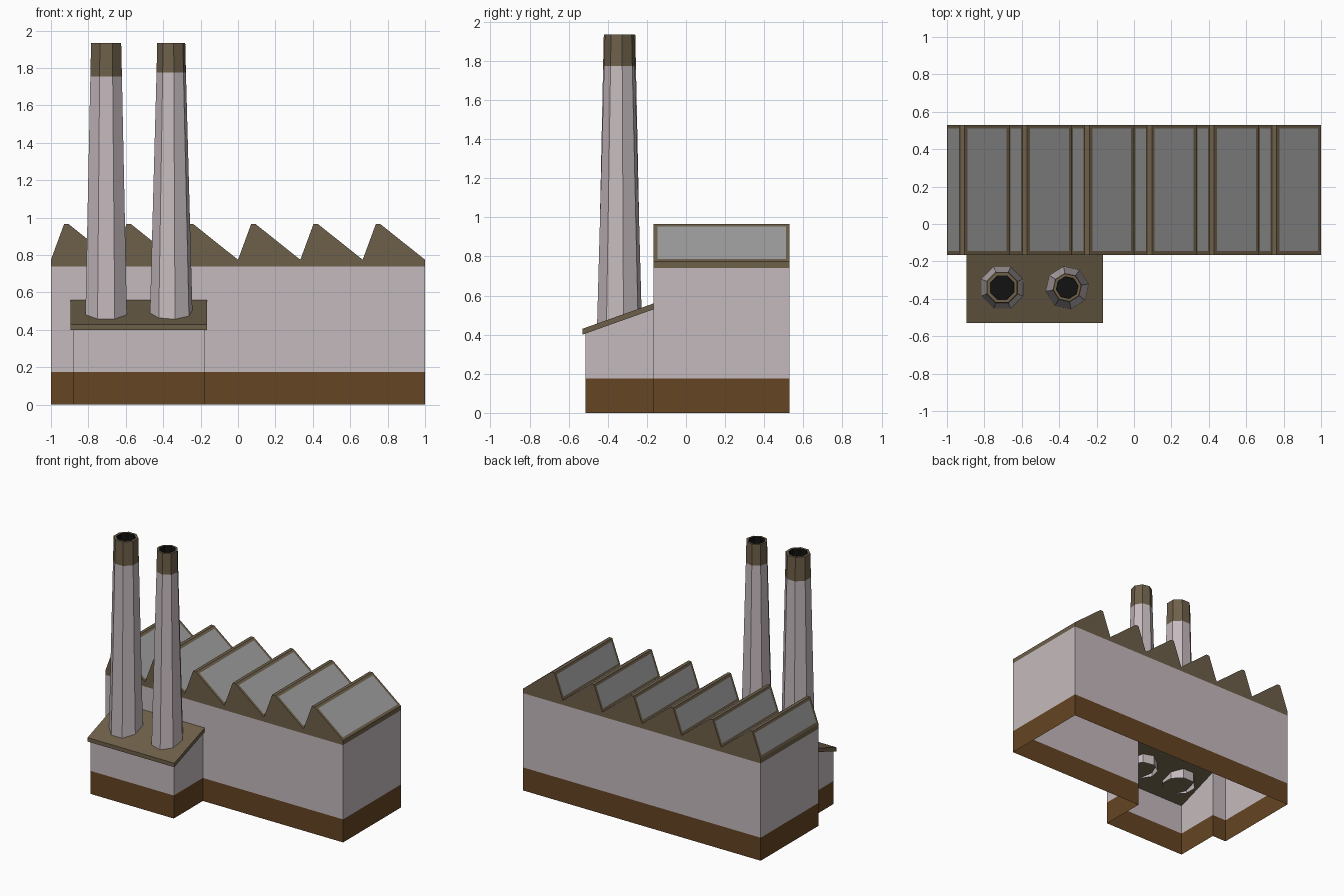
import bpy, bmesh, math
from mathutils import Vector

if "Cube" in bpy.data.objects:
    bpy.data.objects.remove(bpy.data.objects["Cube"])


def material(name, rgb):
    m = bpy.data.materials.new(name)
    m.diffuse_color = (*rgb, 1)
    m.use_nodes = True
    m.node_tree.nodes["Principled BSDF"].inputs["Base Color"].default_value = m.diffuse_color
    return m


WALL = material("pale plaster", (0.56, 0.49, 0.51))
BASE = material("brown plinth", (0.130, 0.058, 0.017))
TRIM = material("olive roof", (0.155, 0.117, 0.068))
GLASS = material("grey glass", (0.34, 0.34, 0.34))
SOOT = material("black flue", (0.006, 0.006, 0.006))


def finish(name, bm, mats):
    me = bpy.data.meshes.new(name)
    bm.to_mesh(me)
    bm.free()
    for m in mats:
        me.materials.append(m)
    ob = bpy.data.objects.new(name, me)
    bpy.context.collection.objects.link(ob)
    return ob


def face(bm, pts, mat=0):
    f = bm.faces.new([bm.verts.new(p) for p in pts])
    f.material_index = mat
    return f


X0, X1, Y0, Y1 = -1.0, 1.0, -0.165, 0.53     # main hall footprint
AX0, AX1, AY = -0.88, -0.18, -0.515          # annex footprint
PLINTH, EAVE, VALLEY, PEAK = 0.175, 0.74, 0.775, 0.965


def slab_bottom(y):
    return 0.40 + (y + 0.53) / 0.365 * 0.13


def wall(bm, a, b, za, zb):
    """Upright panel from a to b, plinth below and plaster above."""
    (ax, ay), (bx, by) = a, b
    face(bm, [(ax, ay, 0), (bx, by, 0), (bx, by, PLINTH), (ax, ay, PLINTH)], 1)
    face(bm, [(ax, ay, PLINTH), (bx, by, PLINTH), (bx, by, zb), (ax, ay, za)], 0)


# Main hall walls, open underneath and open into the annex
bm = bmesh.new()
for a, b in [((X0, Y0), (AX0, Y0)), ((AX1, Y0), (X1, Y0)), ((X1, Y0), (X1, Y1)),
             ((X1, Y1), (X0, Y1)), ((X0, Y1), (X0, Y0))]:
    wall(bm, a, b, EAVE, EAVE)
zt = slab_bottom(Y0)
face(bm, [(AX0, Y0, zt), (AX1, Y0, zt), (AX1, Y0, EAVE), (AX0, Y0, EAVE)])
finish("hall_walls", bm, [WALL, BASE])

# Annex walls
bm = bmesh.new()
zf = slab_bottom(AY)
wall(bm, (AX0, AY), (AX1, AY), zf, zf)
wall(bm, (AX1, AY), (AX1, Y0), zf, zt)
wall(bm, (AX0, Y0), (AX0, AY), zt, zf)
finish("annex_walls", bm, [WALL, BASE])

# Annex sloping roof slab
bm = bmesh.new()
profile = [(-0.53, 0.40), (Y0, 0.53), (Y0, 0.56), (-0.53, 0.43)]
f = face(bm, [(-0.895, y, z) for y, z in profile])
ext = bmesh.ops.extrude_face_region(bm, geom=[f])["geom"]
bmesh.ops.translate(bm, vec=(0.73, 0, 0),
                    verts=[v for v in ext if isinstance(v, bmesh.types.BMVert)])
bmesh.ops.recalc_face_normals(bm, faces=bm.faces)
finish("annex_roof", bm, [TRIM])

# Sawtooth roof with glazed slopes
TEETH = 6
STEP = (X1 - X0) / TEETH
line = [(X0, VALLEY)]
for i in range(TEETH):
    x = X0 + i * STEP
    line += [(x + 0.07, PEAK), (x + 0.095, PEAK), (x + STEP, VALLEY)]
bm = bmesh.new()
slopes = []
for (xa, za), (xb, zb) in zip(line, line[1:]):
    f = face(bm, [(xa, Y0, za), (xb, Y0, zb), (xb, Y1, zb), (xa, Y1, za)])
    if za != zb:
        slopes.append(f)
outline = [(X0, EAVE), (X1, EAVE)] + line[::-1]
face(bm, [(x, Y0, z) for x, z in outline])                 # front gable
face(bm, [(x, Y1, z) for x, z in reversed(outline)])       # back gable
for x, ya, yb in [(X1, Y0, Y1), (X0, Y1, Y0)]:             # end strips
    face(bm, [(x, ya, EAVE), (x, yb, EAVE), (x, yb, VALLEY), (x, ya, VALLEY)])
bmesh.ops.remove_doubles(bm, verts=bm.verts, dist=1e-5)
bm.normal_update()
bmesh.ops.inset_individual(bm, faces=slopes, thickness=0.028)
for f in slopes:
    f.material_index = 1
finish("sawtooth_roof", bm, [TRIM, GLASS])


# Octagonal chimneys with dark caps and hollow flues
def chimney(name, cx, cy, turn, r_base, r_top, z_cap):
    rings = [(r_base, 0.43), (r_top * 1.05, z_cap), (r_top, 1.935),
             (r_top * 0.78, 1.935), (r_top * 0.76, 1.87)]
    mats = [0, 1, 1, 2]
    bm = bmesh.new()
    loops = []
    for r, z in rings:
        loops.append([bm.verts.new((cx + r * math.cos(turn + k * math.pi / 4),
                                    cy + r * math.sin(turn + k * math.pi / 4), z))
                      for k in range(8)])
    for lo, hi, m in zip(loops, loops[1:], mats):
        for k in range(8):
            n = (k + 1) % 8
            bm.faces.new((lo[k], lo[n], hi[n], hi[k])).material_index = m
    bm.faces.new(loops[-1]).material_index = 2
    finish(name, bm, [WALL, TRIM, SOOT])


chimney("left_chimney", -0.705, -0.34, math.radians(22.5), 0.121, 0.087, 1.755)
chimney("right_chimney", -0.357, -0.34, math.radians(10), 0.117, 0.076, 1.775)
